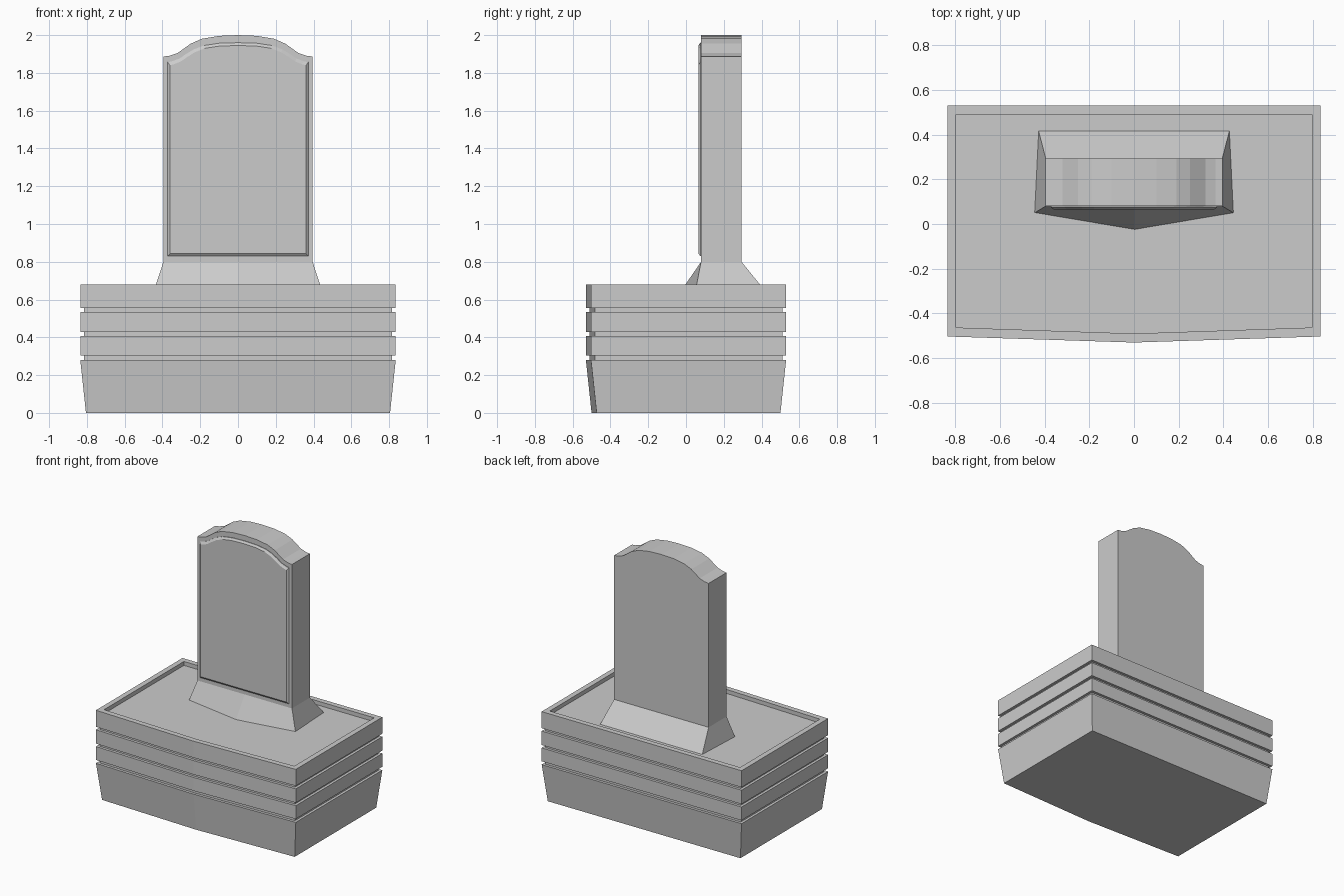
import bpy, bmesh

if "Cube" in bpy.data.objects:
    bpy.data.objects.remove(bpy.data.objects["Cube"])


def loft(name, rings):
    """Skin a stack of equal-length closed rings and cap both ends."""
    bm = bmesh.new()
    layers = [[bm.verts.new(p) for p in ring] for ring in rings]
    n = len(layers[0])
    for a, b in zip(layers, layers[1:]):
        for i in range(n):
            j = (i + 1) % n
            bm.faces.new((a[i], a[j], b[j], b[i]))
    bm.faces.new(layers[0][::-1])
    bm.faces.new(layers[-1])
    bmesh.ops.recalc_face_normals(bm, faces=bm.faces)
    mesh = bpy.data.meshes.new(name)
    bm.to_mesh(mesh)
    bm.free()
    obj = bpy.data.objects.new(name, mesh)
    bpy.context.collection.objects.link(obj)
    return obj


def plan(inset, z):
    """Plinth outline with a shallow pointed front."""
    x, back, corner, tip = 0.835 - inset, 0.53 - inset, -0.503 + inset, -0.53 + inset
    return [(-x, corner, z), (0, tip, z), (x, corner, z), (x, back, z), (-x, back, z)]


def arch(half, y):
    """Mirror a half outline (bottom corner to crown) into a full ring at depth y."""
    right = [(x, y, z) for x, z in half]
    left = [(-x, y, z) for x, z in reversed(half) if x > 0]
    return right + left


# Plinth: tapered foot, three grooved bands, recessed top
levels = [(0.03, 0), (0, 0.28)]
for lo, hi in [(0.305, 0.406), (0.428, 0.533), (0.555, 0.68)]:
    levels += [(0.02, levels[-1][1]), (0.02, lo), (0, lo), (0, hi)]
levels += [(0.04, 0.68), (0.036, 0.65)]
levels[-1] = (0.04, 0.65)
loft("plinth", [plan(i, z) for i, z in levels])

# Flared footing under the stone
loft("flared_footing", [
    [(-0.445, 0.05, 0.648), (0, -0.025, 0.648), (0.445, 0.05, 0.648),
     (0.427, 0.417, 0.648), (-0.427, 0.417, 0.648)],
    [(-0.395, 0.08, 0.80), (0, 0.08, 0.80), (0.395, 0.08, 0.80),
     (0.395, 0.294, 0.80), (-0.395, 0.294, 0.80)],
])

# Upright stone with shouldered arch
stone = [(0.395, 0.80), (0.395, 1.887), (0.365, 1.89), (0.32, 1.905), (0.285, 1.93),
         (0.25, 1.955), (0.19, 1.981), (0.10, 1.996), (0, 2.0)]
loft("upright_stone", [arch(stone, 0.08), arch(stone, 0.294)])

# Raised front panel with chamfered border
outer = [(0.372, 0.83), (0.372, 1.857), (0.35, 1.861), (0.31, 1.876), (0.275, 1.90),
         (0.235, 1.924), (0.18, 1.945), (0.10, 1.957), (0, 1.96)]
inner = [(0.36, 0.844), (0.36, 1.84), (0.338, 1.846), (0.302, 1.861), (0.267, 1.885),
         (0.229, 1.909), (0.176, 1.93), (0.098, 1.942), (0, 1.945)]
loft("front_panel", [arch(outer, 0.082), arch(outer, 0.076), arch(inner, 0.065)])
